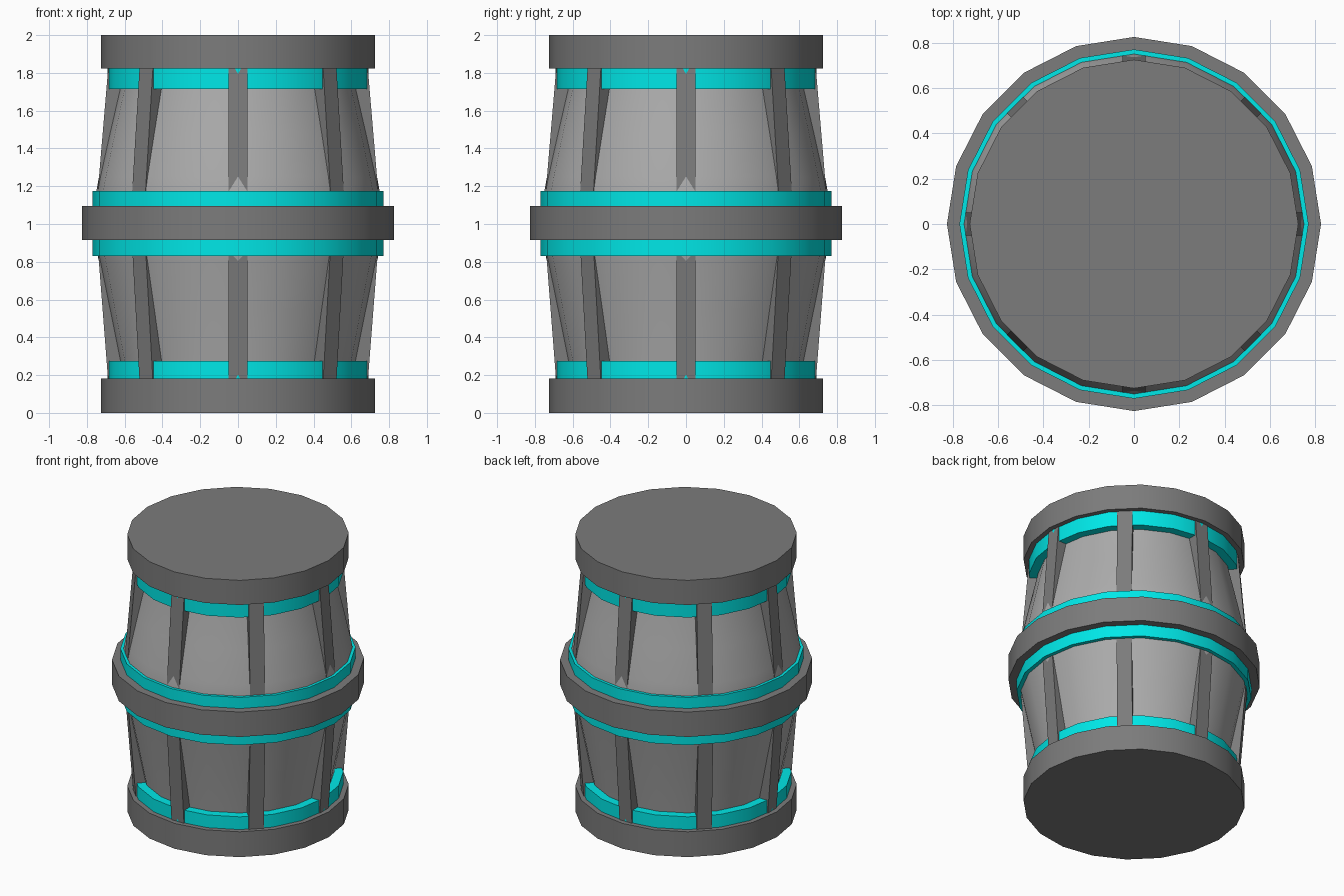
import bpy, bmesh, math
from mathutils import Matrix

if "Cube" in bpy.data.objects:
    bpy.data.objects.remove(bpy.data.objects["Cube"])

SIDES = 20


def material(name, rgb):
    mat = bpy.data.materials.new(name)
    mat.diffuse_color = (*rgb, 1)
    mat.use_nodes = True
    mat.node_tree.nodes["Principled BSDF"].inputs["Base Color"].default_value = mat.diffuse_color
    return mat


cyan = material("cyan", (0.0, 0.8, 0.8))
dark = material("dark_grey", (0.2, 0.2, 0.2))
mid = material("mid_grey", (0.41, 0.41, 0.41))


def add_object(name, bm, mat, smooth=True):
    bmesh.ops.recalc_face_normals(bm, faces=bm.faces)
    mesh = bpy.data.meshes.new(name)
    bm.to_mesh(mesh)
    bm.free()
    obj = bpy.data.objects.new(name, mesh)
    bpy.context.collection.objects.link(obj)
    mesh.materials.append(mat)
    if smooth:
        bpy.ops.object.select_all(action='DESELECT')
        obj.select_set(True)
        bpy.context.view_layer.objects.active = obj
        bpy.ops.object.shade_smooth_by_angle(angle=math.radians(30))


def lathe(name, profile, mat):
    """Closed solid of revolution from (radius, z) points."""
    bm = bmesh.new()
    rings = []
    for r, z in profile:
        rings.append([bm.verts.new((r * math.cos(math.tau * i / SIDES),
                                    r * math.sin(math.tau * i / SIDES), z))
                      for i in range(SIDES)])
    for a, b in zip(rings, rings[1:]):
        for i in range(SIDES):
            j = (i + 1) % SIDES
            bm.faces.new((a[i], a[j], b[j], b[i]))
    bm.faces.new(rings[0])
    bm.faces.new(rings[-1])
    add_object(name, bm, mat)


def band(name, r, z0, z1, mat):
    lathe(name, [(r, z0), (r, z1)], mat)


# tapered barrel body
lathe("barrel_body", [(0.60, 0.1), (0.63, 0.275), (0.685, 0.55), (0.736, 0.80),
                      (0.758, 0.90), (0.758, 1.13), (0.736, 1.25),
                      (0.685, 1.48), (0.63, 1.72), (0.60, 1.9)], mid)

# end caps and middle hoop
band("bottom_cap", 0.725, 0.0, 0.183, dark)
band("top_cap", 0.725, 1.822, 2.0, dark)
band("middle_hoop", 0.825, 0.915, 1.095, dark)

# cyan bands
band("middle_cyan_band", 0.77, 0.83, 1.175, cyan)
band("lower_cyan_band", 0.69, 0.15, 0.275, cyan)
band("upper_cyan_band", 0.69, 1.715, 1.85, cyan)


# leaning struts, eight above and eight below the hoop
def struts(name, z_end, z_mid, r_end, r_mid):
    bm = bmesh.new()
    for k in range(8):
        verts = bmesh.ops.create_cube(bm, size=1)["verts"]
        for v in verts:
            at_end = v.co.z > 0
            outer = r_end if at_end else r_mid
            v.co = (outer if v.co.x > 0 else 0.56,
                    0.1 * v.co.y, z_end if at_end else z_mid)
        bmesh.ops.transform(bm, verts=verts,
                            matrix=Matrix.Rotation(k * math.pi / 4, 4, 'Z'))
    add_object(name, bm, dark, smooth=False)


struts("upper_struts", 1.90, 1.13, 0.681, 0.746)
struts("lower_struts", 0.10, 0.87, 0.682, 0.742)
